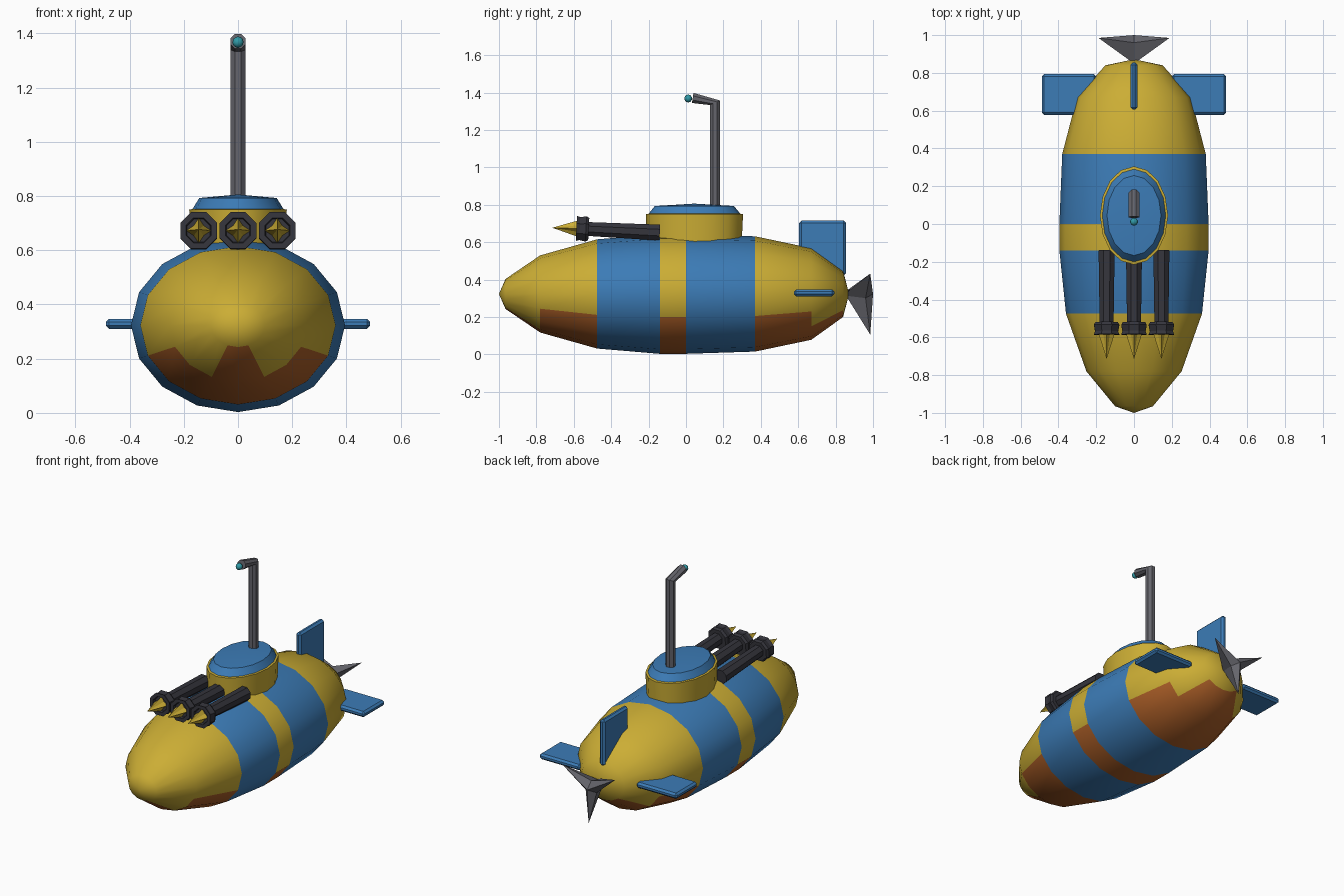
import bpy, bmesh, math
from mathutils import Vector

if "Cube" in bpy.data.objects:
    bpy.data.objects.remove(bpy.data.objects["Cube"])


def material(name, rgb):
    m = bpy.data.materials.new(name)
    m.diffuse_color = (*rgb, 1)
    m.use_nodes = True
    m.node_tree.nodes["Principled BSDF"].inputs["Base Color"].default_value = m.diffuse_color
    return m


YELLOW = material("yellow", (0.60, 0.42, 0.035))
BLUE = material("blue", (0.045, 0.20, 0.47))
ORANGE = material("rust_orange", (0.40, 0.11, 0.02))
DARK = material("gunmetal", (0.035, 0.035, 0.045))
GREY = material("grey", (0.13, 0.13, 0.15))
TEAL = material("teal", (0.03, 0.32, 0.38))


def finish(name, bm, mats, smooth=None):
    bmesh.ops.recalc_face_normals(bm, faces=bm.faces[:])
    me = bpy.data.meshes.new(name)
    bm.to_mesh(me)
    bm.free()
    ob = bpy.data.objects.new(name, me)
    bpy.context.collection.objects.link(ob)
    for m in mats:
        me.materials.append(m)
    if smooth:
        bpy.ops.object.select_all(action='DESELECT')
        ob.select_set(True)
        bpy.context.view_layer.objects.active = ob
        bpy.ops.object.shade_smooth_by_angle(angle=math.radians(smooth))
    return ob


def loft(name, rings, mats, pick=lambda seg, side: 0, smooth=None):
    """Skin rings of points; a one-point ring is a tip, open ends are capped."""
    bm = bmesh.new()
    vr = [[bm.verts.new(p) for p in r] for r in rings]
    n = max(len(r) for r in vr)
    for s, (a, b) in enumerate(zip(vr, vr[1:])):
        for i in range(n):
            j = (i + 1) % n
            vs = [a[i % len(a)], a[j % len(a)], b[j % len(b)], b[i % len(b)]]
            f = bm.faces.new(list(dict.fromkeys(vs)))
            f.material_index = pick(s, i)
    for seg, r in ((0, vr[0]), (len(vr) - 2, vr[-1])):
        if len(r) > 1:
            bm.faces.new(r).material_index = pick(seg, 0)
    return finish(name, bm, mats, smooth)


def ring(center, u, v, n, phase=0.0):
    """Ellipse of n points spanned by half-axes u and v."""
    c, u, v = Vector(center), Vector(u), Vector(v)
    ang = [phase + math.tau * i / n for i in range(n)]
    return [c + u * math.cos(a) + v * math.sin(a) for a in ang]


# Hull: 16-sided rings along y (y, half width, half height)
CZ = 0.323
PROFILE = [(-0.965, 0.10, 0.08), (-0.78, 0.252, 0.206), (-0.475, 0.36, 0.292),
           (-0.14, 0.395, 0.32), (0.0, 0.395, 0.32), (0.37, 0.38, 0.308),
           (0.67, 0.302, 0.245), (0.84, 0.152, 0.123)]
hull_rings = [[(0, -1.0, CZ)]]
hull_rings += [ring((0, y, CZ), (rx, 0, 0), (0, 0, rz), 16) for y, rx, rz in PROFILE]
hull_rings += [[(0, 0.872, CZ)]]
BELLY = {1: 1, 2: 3, 4: 3, 6: 3, 7: 2}     # segment: orange faces each side of keel


def hull_paint(seg, side):
    if seg in (3, 5):
        return 1
    w = BELLY.get(seg, 0)
    return 2 if 12 - w <= side < 12 + w else 0


loft("hull", hull_rings, [YELLOW, BLUE, ORANGE], hull_paint, 40)

# Conning tower: yellow wall, blue domed roof
TOWER = [(0.54, 0.172, 0.25), (0.75, 0.18, 0.26), (0.752, 0.168, 0.245),
         (0.793, 0.143, 0.212)]
tower_rings = [ring((0, 0.045, z), (rx, 0, 0), (0, ry, 0), 16) for z, rx, ry in TOWER]
tower_rings += [[(0, 0.045, 0.806)]]
loft("conning_tower", tower_rings, [YELLOW, BLUE], lambda s, i: int(s > 1), 35)

# Periscope: mitred tube with a forward-facing head and a lens
k = 1 / math.cos(math.pi / 8)
BENDS = [((0.155, 0.70), (0.027, 0.0)), ((0.155, 1.345), (0.027, 0.012)),
         ((0.036, 1.371), (0.004, 0.027))]
loft("periscope", [ring((0, y, z), (0.028 * k, 0, 0), (0, vy * k, vz * k), 8, math.pi / 8)
                   for (y, z), (vy, vz) in BENDS], [GREY], smooth=30)
bm = bmesh.new()
bmesh.ops.create_icosphere(bm, subdivisions=2, radius=0.021)
bmesh.ops.translate(bm, verts=bm.verts[:], vec=(0, 0.012, 1.368))
finish("periscope_lens", bm, [TEAL], 60)

# Three launcher tubes with octagonal muzzle collars and star-section harpoon tips
AXIS_Z = lambda y: 0.651 - 0.05 * (y + 0.14)
for x, side in ((-0.145, "left"), (0, "middle"), (0.145, "right")):
    def disc(y, r, n=8, phase=math.pi / 8):
        return ring((x, y, AXIS_Z(y)), (r, 0, 0), (0, 0.05 * r, r), n, phase)
    loft(f"launcher_{side}",
         [disc(-0.14, 0.046), disc(-0.52, 0.040), disc(-0.52, 0.064),
          disc(-0.535, 0.073), disc(-0.568, 0.066), disc(-0.586, 0.073),
          disc(-0.586, 0.050), disc(-0.57, 0.046)], [DARK])
    big, small = disc(-0.57, 0.046, 8, 0), disc(-0.57, 0.026, 8, 0)
    star = [big[i] if i % 2 == 0 else small[i] for i in range(8)]
    loft(f"harpoon_{side}", [star, [(x, -0.715, 0.677)]], [YELLOW])


# Fins: chamfered slabs
def fin(name, lo, hi):
    bm = bmesh.new()
    bmesh.ops.create_cube(bm, size=1)
    lo, hi = Vector(lo), Vector(hi)
    bmesh.ops.scale(bm, vec=hi - lo, verts=bm.verts[:])
    bmesh.ops.translate(bm, vec=(lo + hi) / 2, verts=bm.verts[:])
    bmesh.ops.bevel(bm, geom=bm.edges[:], offset=0.012, segments=1, affect='EDGES')
    finish(name, bm, [BLUE])


fin("tail_fin", (-0.018, 0.605, 0.42), (0.018, 0.855, 0.715))
fin("left_fin", (-0.488, 0.577, 0.31), (-0.20, 0.793, 0.347))
fin("right_fin", (0.20, 0.577, 0.31), (0.488, 0.793, 0.347))

# Propeller: three-pointed star flaring back from a small hub
down = -math.pi / 2
outer = ring((0, 0.985, CZ), (0.217, 0, 0), (0, 0, 0.217), 6, down)
inner = ring((0, 0.96, CZ), (0.045, 0, 0), (0, 0, 0.045), 6, down)
blades = [outer[i] if i % 2 == 0 else inner[i] for i in range(6)]
hub = ring((0, 0.862, CZ), (0.02, 0, 0), (0, 0, 0.02), 6, down)
loft("propeller", [hub, blades, [(0, 1.0, CZ)]], [GREY])
